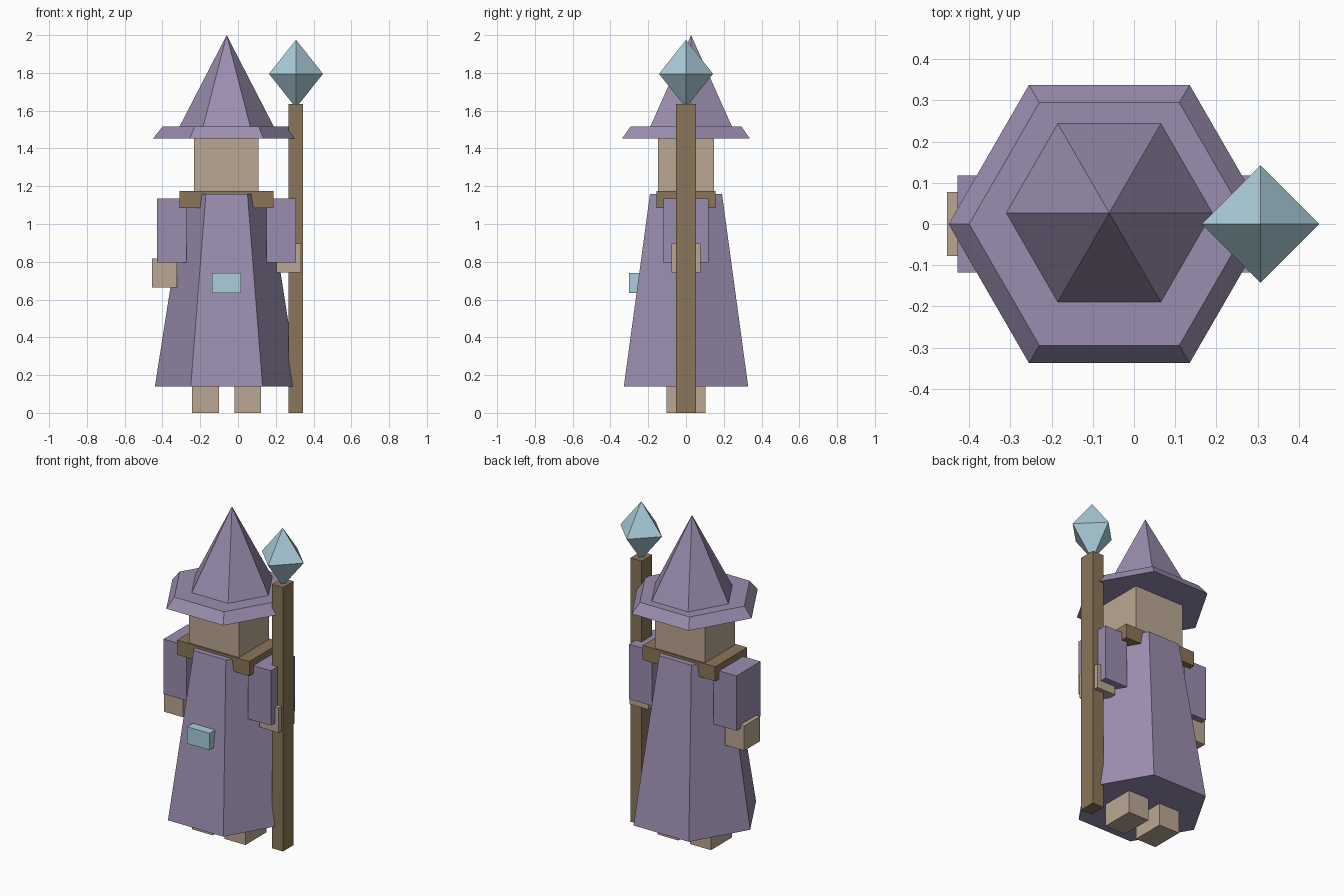
import bpy, bmesh, math

if "Cube" in bpy.data.objects:
    bpy.data.objects.remove(bpy.data.objects["Cube"])

CX = -0.06  # body axis


def material(name, rgb):
    m = bpy.data.materials.new(name)
    m.diffuse_color = (*rgb, 1)
    m.use_nodes = True
    m.node_tree.nodes["Principled BSDF"].inputs["Base Color"].default_value = m.diffuse_color
    return m


CLOTH = material("cloth", (0.33, 0.27, 0.43))
SKIN = material("skin", (0.50, 0.39, 0.29))
WOOD = material("wood", (0.26, 0.18, 0.10))
GEM = material("gem", (0.41, 0.62, 0.71))


def finish(name, bm, mat):
    bmesh.ops.recalc_face_normals(bm, faces=bm.faces)
    me = bpy.data.meshes.new(name)
    bm.to_mesh(me)
    bm.free()
    me.materials.append(mat)
    ob = bpy.data.objects.new(name, me)
    bpy.context.collection.objects.link(ob)
    return ob


def box(name, x, y, z, mat):
    """Box from (min, max) ranges."""
    bm = bmesh.new()
    bmesh.ops.create_cube(bm, size=1)
    for v in bm.verts:
        v.co = [(r[0] + r[1]) / 2 + c * (r[1] - r[0]) for c, r in zip(v.co, (x, y, z))]
    return finish(name, bm, mat)


def lathe(name, sides, profile, mat, x=CX, y=0.0):
    """Stacked (radius, z) rings with a corner on +x; radius 0 makes a tip."""
    bm = bmesh.new()
    rings = []
    for r, z in profile:
        n = sides if r > 0 else 1
        rings.append([bm.verts.new((x + r * math.cos(math.tau * i / sides),
                                    y + r * math.sin(math.tau * i / sides), z))
                      for i in range(n)])
    for a, b in zip(rings, rings[1:]):
        for i in range(sides):
            j = (i + 1) % sides
            quad = [a[i % len(a)], a[j % len(a)], b[j % len(b)], b[i % len(b)]]
            bm.faces.new(list(dict.fromkeys(quad)))
    for ring in (rings[0], rings[-1]):
        if len(ring) > 1:
            bm.faces.new(ring)
    return finish(name, bm, mat)


# Robe and hat
lathe("robe", 6, [(0.38, 0.14), (0.22, 1.16)], CLOTH)
lathe("hat_brim", 6, [(0.39, 1.453), (0.34, 1.515)], CLOTH)
lathe("hat_cone", 6, [(0.25, 1.515), (0, 2.0)], CLOTH, y=0.027)

# Head, collar and belt buckle
box("head", (-0.233, 0.109), (-0.147, 0.147), (1.165, 1.46), SKIN)
box("collar", (-0.31, 0.188), (-0.157, 0.157), (1.085, 1.175), WOOD)
box("buckle", (-0.138, 0.016), (-0.303, -0.21), (0.636, 0.74), GEM)

# Sleeves, hands and feet; the right hand is raised to hold the staff
for side, s, hand_x, hand_z in (("left", -1, 0.329, 0.663), ("right", 1, 0.329, 0.742)):
    def span(a, b):
        return tuple(sorted((CX + s * a, CX + s * b)))
    box(side + "_sleeve", span(0.212, 0.368), (-0.118, 0.118), (0.795, 1.135), CLOTH)
    box(side + "_hand", span(hand_x - 0.066, hand_x + 0.065), (-0.078, 0.078),
        (hand_z, hand_z + 0.154), SKIN)
    box(side + "_foot", span(0.041, 0.183), (-0.103, 0.103), (0, 0.15), SKIN)

# Staff with crystal
box("staff", (0.268, 0.345), (-0.052, 0.052), (0, 1.635), WOOD)
lathe("crystal", 4, [(0, 1.615), (0.143, 1.795), (0, 1.975)], GEM, x=0.307)
